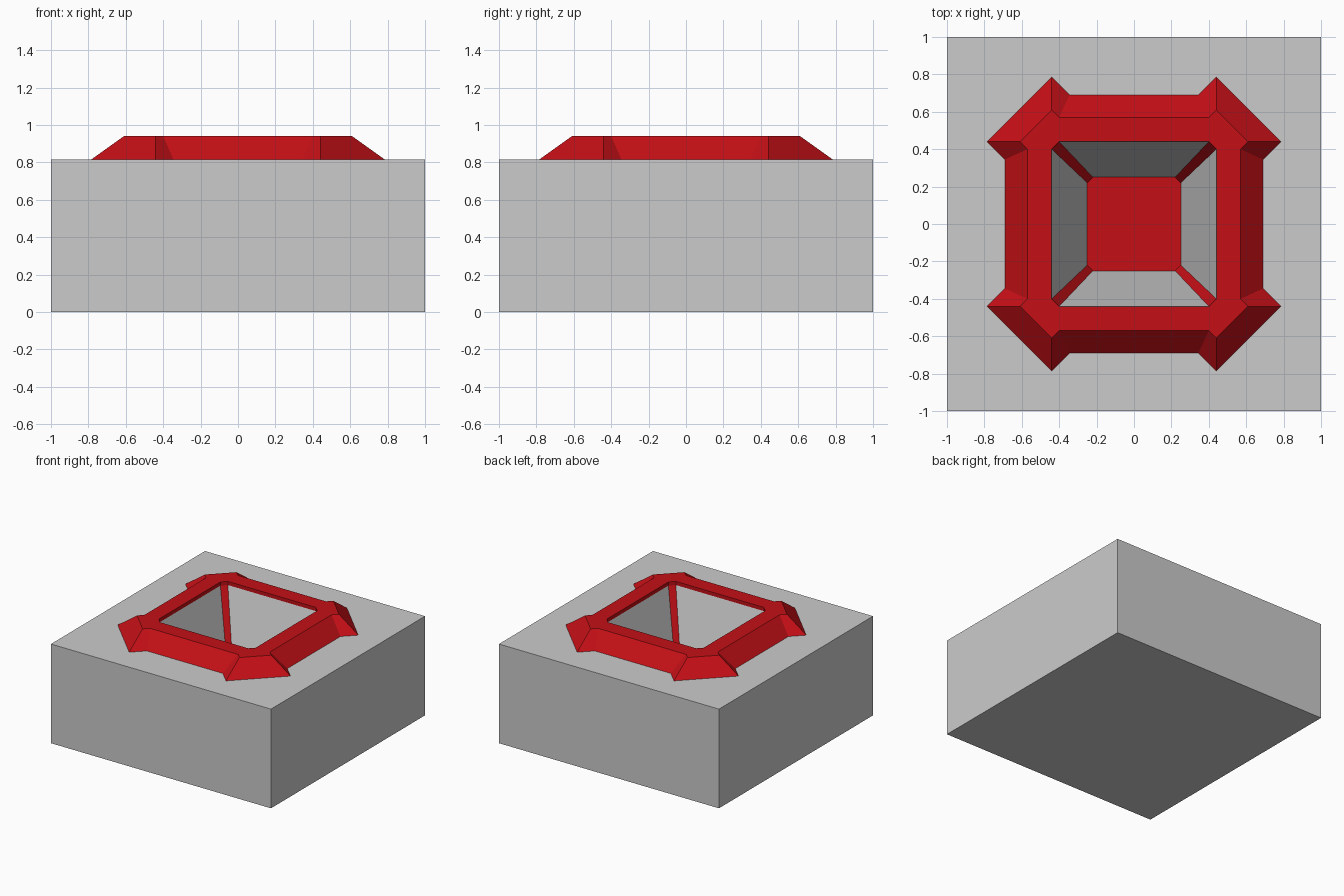
import bpy
import bmesh

if "Cube" in bpy.data.objects:
    bpy.data.objects.remove(bpy.data.objects["Cube"])

BLOCK_TOP, RIM_TOP, LIP_Z, FLOOR_Z = 0.815, 0.94, 0.91, 0.32

red = bpy.data.materials.new("red")
red.diffuse_color = (0.55, 0.005, 0.008, 1)
red.use_nodes = True
red.node_tree.nodes["Principled BSDF"].inputs["Base Color"].default_value = red.diffuse_color


def ring(corner, z):
    """Repeat one corner's points (counter-clockwise) around four quadrants."""
    pts = []
    for _ in range(4):
        pts += [(x, y, z) for x, y in corner]
        corner = [(-y, x) for x, y in corner]
    return pts


def square(r, z, cut=0.0):
    return ring([(r, r - cut), (r - cut, r)], z)


def pad(side, tip, z):
    """Rim outline: straight sides with a projecting chamfered corner pad."""
    notch = side - (tip - 0.44)
    return ring([(side, notch), (tip, 0.44), (0.44, tip), (notch, side)], z)


def loft(name, rings, mat=None, start=False, end=False, keep=lambda i: True):
    bm = bmesh.new()
    loops = [[bm.verts.new(p) for p in r] for r in rings]
    for lo, hi in zip(loops, loops[1:]):
        n = len(lo)
        for i in range(n):
            if keep(i):
                j = (i + 1) % n
                bm.faces.new((lo[i], lo[j], hi[j], hi[i]))
    if start:
        bm.faces.new(loops[0][::-1])
    if end:
        bm.faces.new(loops[-1])
    bmesh.ops.remove_doubles(bm, verts=bm.verts, dist=1e-4)
    loose = [v for v in bm.verts if not v.link_faces]
    bmesh.ops.delete(bm, geom=loose, context='VERTS')
    me = bpy.data.meshes.new(name)
    bm.to_mesh(me)
    bm.free()
    if mat:
        me.materials.append(mat)
    ob = bpy.data.objects.new(name, me)
    bpy.context.collection.objects.link(ob)
    return ob


# Grey block, open in the middle under the rim
loft("block", [square(1, 0), square(1, BLOCK_TOP),
               square(0.46, BLOCK_TOP, 0.04)], start=True)

# Raised red rim: sloped outside, flat top, short inner lip
p, q = (0.44, 0.40), (0.40, 0.44)
inner = [p, p, q, q]
loft("rim", [pad(0.69, 0.785, BLOCK_TOP), pad(0.57, 0.61, RIM_TOP),
             ring(inner, RIM_TOP), ring(inner, LIP_Z)], red)

# Tapered pit: grey walls, red corner strips and floor
pit = [square(0.44, LIP_Z, 0.04), square(0.25, FLOOR_Z, 0.03)]
loft("pit_walls", pit, keep=lambda i: i % 2 == 1)
loft("pit_corner_strips", pit, red, keep=lambda i: i % 2 == 0)
loft("pit_floor", pit[1:], red, end=True)
